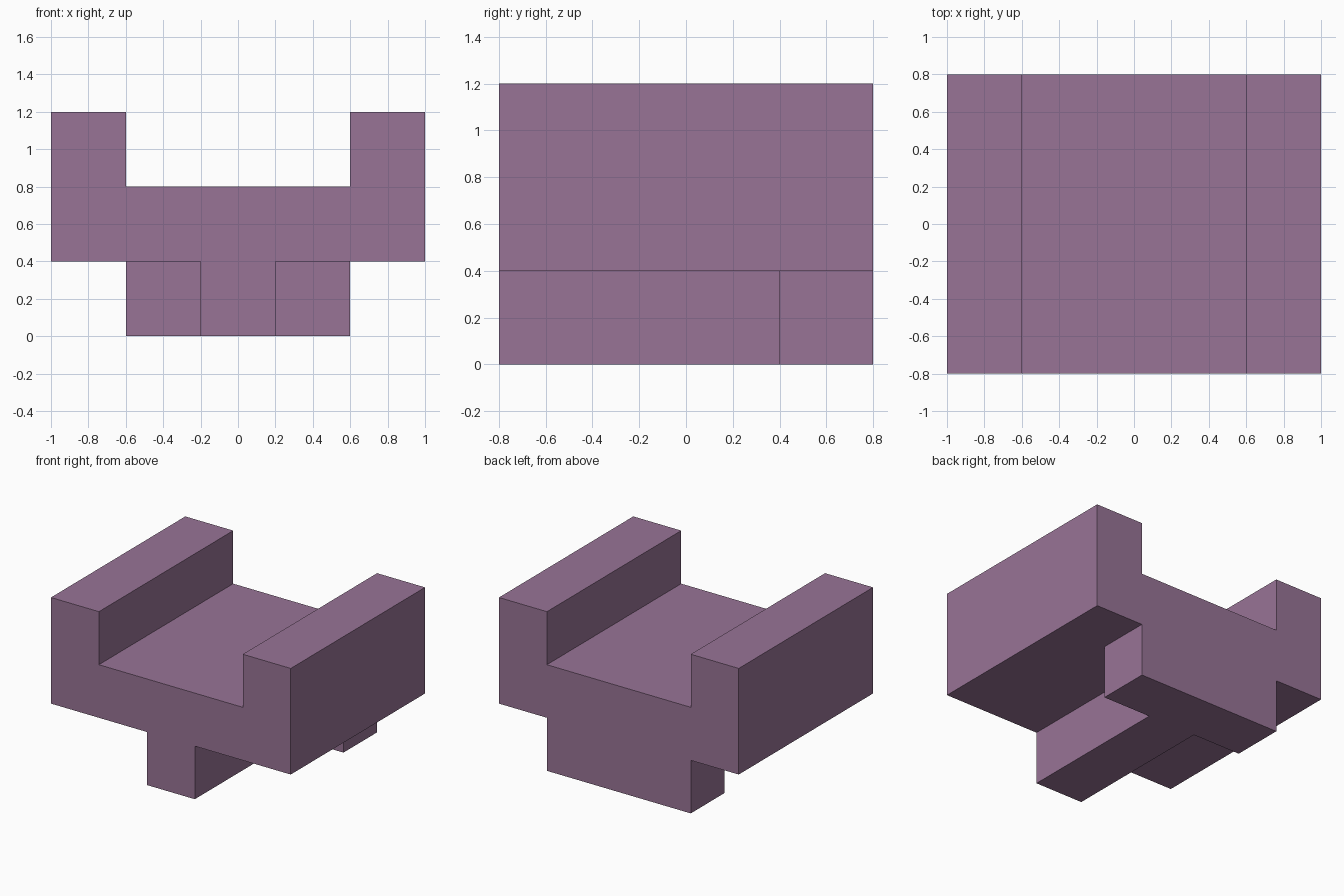
import bpy
import bmesh
from mathutils import Vector

cube = bpy.data.objects.get("Cube")
if cube:
    bpy.data.objects.remove(cube, do_unlink=True)

mauve = bpy.data.materials.new("mauve")
mauve.use_nodes = True
colour = (0.314, 0.174, 0.305, 1)
mauve.diffuse_color = colour
mauve.node_tree.nodes["Principled BSDF"].inputs["Base Color"].default_value = colour


def prism(name, half_profile, place, direction):
    """Mirror a half profile across x = 0 and extrude it along a direction."""
    outline = half_profile + [(-x, h) for x, h in reversed(half_profile)]
    bm = bmesh.new()
    face = bm.faces.new([bm.verts.new(place(x, h)) for x, h in outline])
    result = bmesh.ops.extrude_face_region(bm, geom=[face], use_keep_orig=True)
    moved = [v for v in result["geom"] if isinstance(v, bmesh.types.BMVert)]
    bmesh.ops.translate(bm, verts=moved, vec=Vector(direction))
    bmesh.ops.recalc_face_normals(bm, faces=bm.faces[:])
    mesh = bpy.data.meshes.new(name)
    bm.to_mesh(mesh)
    bm.free()
    mesh.materials.append(mauve)
    obj = bpy.data.objects.new(name, mesh)
    bpy.context.collection.objects.link(obj)
    return obj


# Channel-shaped body with raised side rails, extruded front to back
prism("channel_body",
      [(1, 0.4), (1, 1.2), (0.6, 1.2), (0.6, 0.8)],
      lambda x, z: (x, -0.8, z), (0, 1.6, 0))

# T-shaped foot: narrow keel with a wide bar at the back, extruded upward
prism("t_foot",
      [(0.2, -0.8), (0.2, 0.4), (0.6, 0.4), (0.6, 0.8)],
      lambda x, y: (x, y, 0), (0, 0, 0.4))
